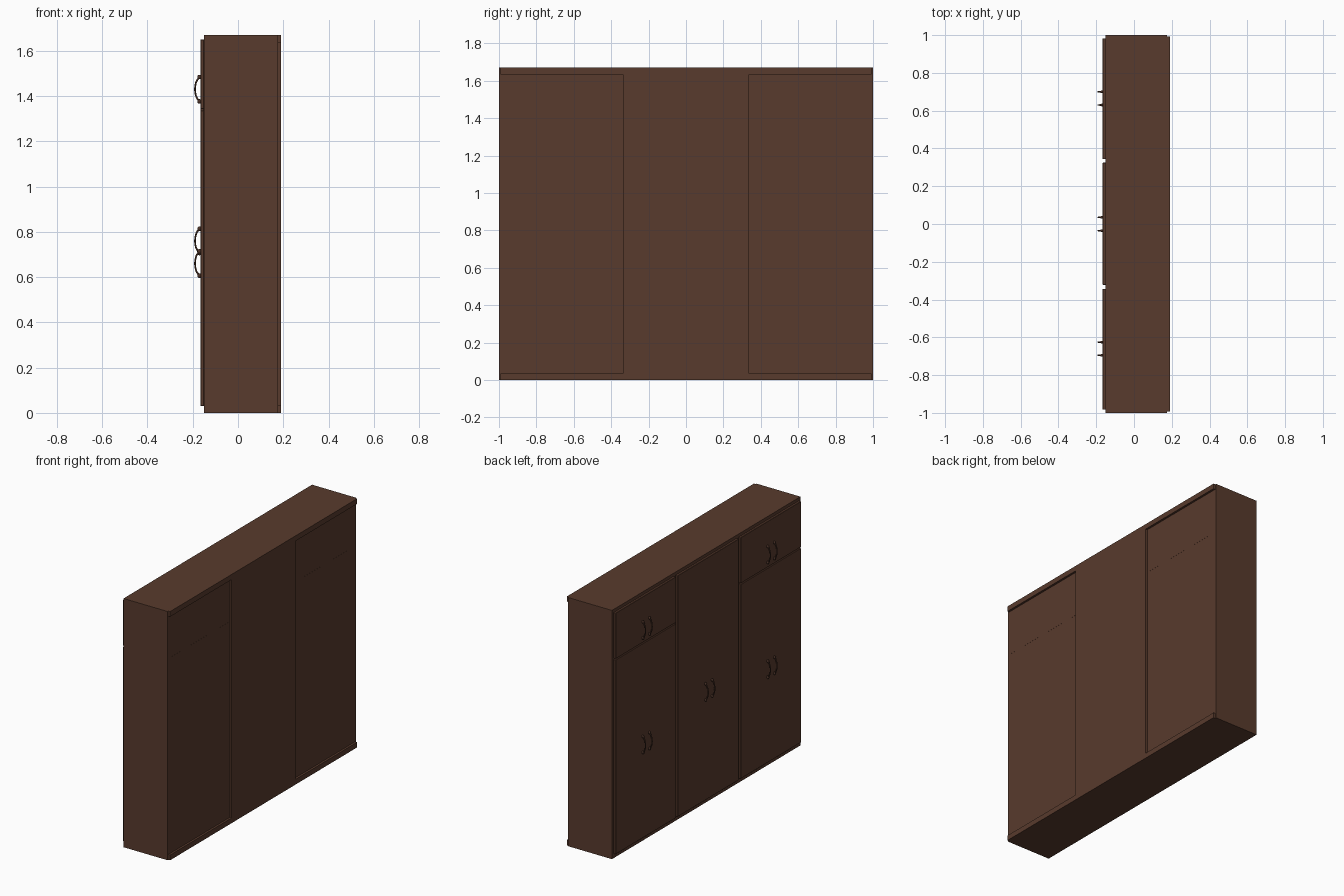
import bpy, math

if "Cube" in bpy.data.objects:
    bpy.data.objects.remove(bpy.data.objects["Cube"])

def material(name, rgb):
    m = bpy.data.materials.new(name)
    m.diffuse_color = (*rgb, 1)
    m.use_nodes = True
    m.node_tree.nodes["Principled BSDF"].inputs["Base Color"].default_value = m.diffuse_color
    return m

wood = material("brown_wood", (0.098, 0.043, 0.026))
dark = material("dark_handle", (0.07, 0.032, 0.021))

def box(name, x, y, z, mat=wood, bevel=0):
    """Box from (min, max) ranges."""
    bpy.ops.mesh.primitive_cube_add(size=1, location=[sum(r) / 2 for r in (x, y, z)])
    o = bpy.context.object
    o.name = name
    o.scale = [r[1] - r[0] for r in (x, y, z)]
    bpy.ops.object.transform_apply(location=False, rotation=False, scale=True)
    o.data.materials.append(mat)
    if bevel:
        b = o.modifiers.new("soft_edge", 'BEVEL')
        b.width = bevel
        b.segments = 1
    return o

H = 1.67          # cabinet height
F, R, B = -0.15, 0.176, 0.19   # carcass front, recessed back, outer back

# Top and bottom boards, each with a lip over the recessed back
for name, z0, z1 in (("bottom", 0, 0.035), ("top", H - 0.035, H)):
    box(name + "_board", (F, R), (-1, 1), (z0, z1))
    box(name + "_back_lip", (R, B), (-0.992, 0.992), (z0, z1))

# Sides, dividers, recessed back panels and shelves
for s, side in ((-1, "right"), (1, "left")):
    box(side + "_side", (F, R), sorted((s * 0.97, s)), (0.035, H - 0.035))
    box(side + "_divider", (F, R), sorted((s * 0.318, s * 0.348)), (0.035, H - 0.035))
    box(side + "_back_panel", (0.16, R), sorted((s * 0.348, s * 0.97)), (0.035, H - 0.035))
    box(side + "_shelf", (F, R + 0.0005), sorted((s * 0.348, s * 0.97)), (1.33, 1.35))

# Raised middle back panel
box("middle_back_panel", (0.16, B), (-0.338, 0.338), (0.035, H - 0.035))

# Doors
D = (-0.166, F)
box("middle_door", D, (-0.322, 0.325), (0.03, 1.65), bevel=0.002)
for s, side in ((-1, "right"), (1, "left")):
    y = sorted((s * 0.343, s * 0.983))
    box(side + "_tall_door", D, y, (0.03, 1.336), bevel=0.002)
    box(side + "_small_door", D, y, (1.342, 1.65), bevel=0.002)

def handle(y, z):
    """Bowed pull with thicker ends and a round foot at each end."""
    c = bpy.data.curves.new("handle", 'CURVE')
    c.dimensions = '3D'
    c.bevel_depth = 0.005
    c.bevel_resolution = 2
    c.use_fill_caps = True
    n = 13
    sp = c.splines.new('POLY')
    sp.points.add(n - 1)
    for i, p in enumerate(sp.points):
        t = -1 + 2 * i / (n - 1)
        a = t * math.pi / 2
        p.co = (-0.162 - 0.028 * math.cos(a), y, z + 0.054 * math.sin(a), 1)
        p.radius = 0.75 + 0.4 * abs(t) ** 3
    o = bpy.data.objects.new("handle_bow", c)
    bpy.context.collection.objects.link(o)
    c.materials.append(dark)
    for s in (-1, 1):
        bpy.ops.mesh.primitive_uv_sphere_add(segments=12, ring_count=8, radius=1,
                                             location=(-0.17, y, z + s * 0.054))
        f = bpy.context.object
        f.name = "handle_foot"
        f.scale = (0.010, 0.007, 0.010)
        f.data.materials.append(dark)
        bpy.ops.object.shade_smooth_by_angle()

# A pair of handles on every door
for yc, z in ((0, 0.76), (0.665, 0.66), (-0.66, 0.66), (0.665, 1.43), (-0.66, 1.43)):
    for d in (-0.035, 0.035):
        handle(yc + d, z)
